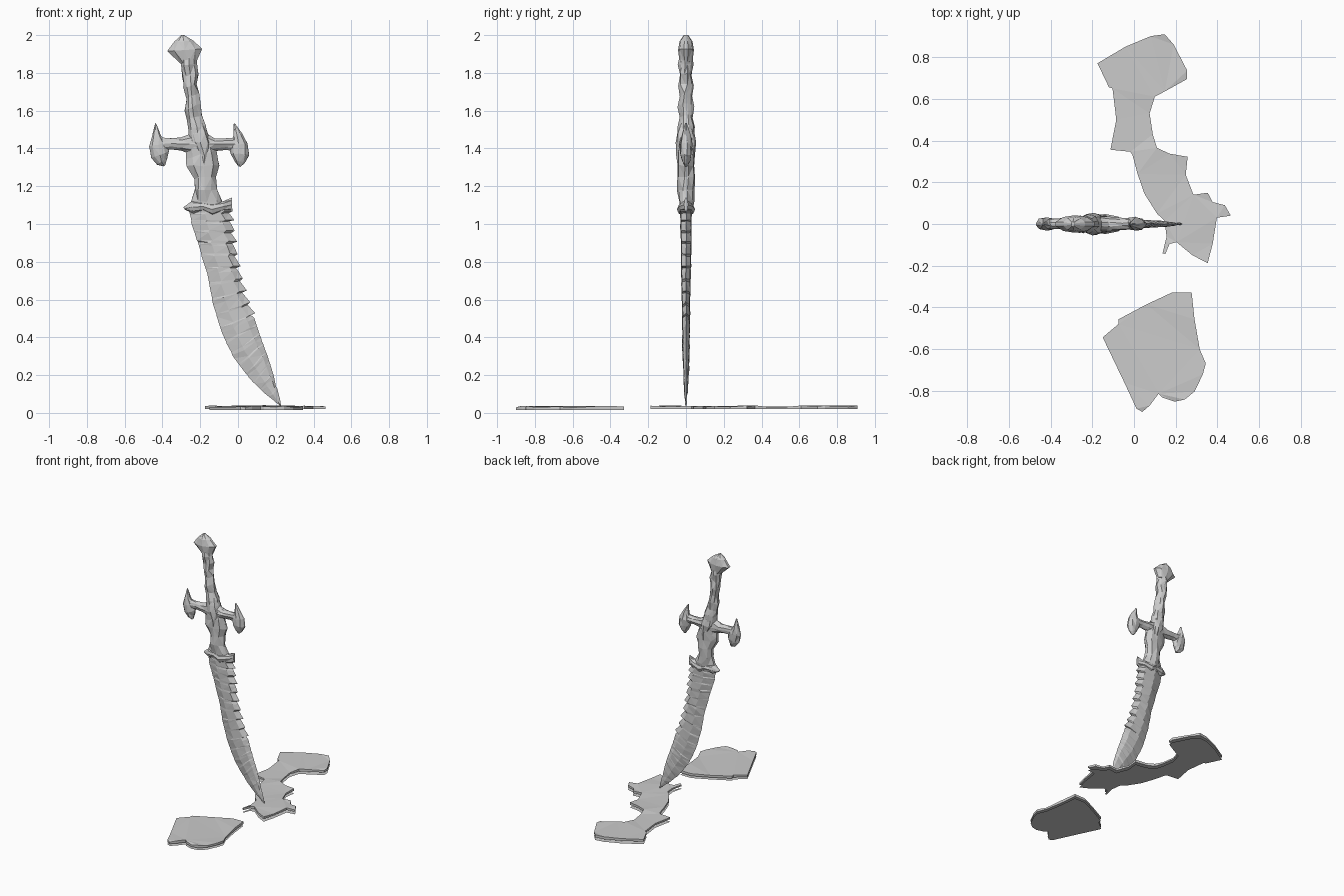
import bpy, bmesh, random
from math import radians
from mathutils import Vector, Matrix

random.seed(4)

# Half cross-sections: (position from first to second side, share of thickness)
BLADE = [(0, 0), (.38, 1), (.8, .85), (1, 0)]
CARVED = [(0, .25), (.2, .8), (.5, 1), (.8, .8), (1, .25)]


def finish(bm, name):
    bmesh.ops.recalc_face_normals(bm, faces=bm.faces[:])
    mesh = bpy.data.meshes.new(name)
    bm.to_mesh(mesh)
    bm.free()
    obj = bpy.data.objects.new(name, mesh)
    bpy.context.collection.objects.link(obj)
    return obj


def loft(name, stations, section, jitter=0.0, place=None):
    """Skin stations (x1, z1, x2, z2, half thickness) in the xz plane."""
    front = [(u, -v) for u, v in section]
    back = [(u, v) for u, v in reversed(section)]
    if section[0][1] == 0:
        back = back[1:-1]
    ring_shape = front + back
    bm = bmesh.new()
    rings = []
    for i, (x1, z1, x2, z2, t) in enumerate(stations):
        j = jitter if 0 < i < len(stations) - 1 else 0
        ring = []
        for u, v in ring_shape:
            p = Vector((x1 + (x2 - x1) * u, v * t, z1 + (z2 - z1) * u))
            p += Vector([random.uniform(-j, j) for _ in range(3)])
            ring.append(bm.verts.new(place @ p if place else p))
        rings.append(ring)
    n = len(ring_shape)
    for a, b in zip(rings, rings[1:]):
        for k in range(n):
            bm.faces.new((a[k], a[(k + 1) % n], b[(k + 1) % n], b[k]))
    bm.faces.new(rings[0])
    bm.faces.new(rings[-1])
    bmesh.ops.triangulate(bm, faces=bm.faces[:])
    return finish(bm, name)


def plate(name, outline, low, high):
    """Thin broken slab with a chipped rim, over a flat base sheet."""
    bm = bmesh.new()
    face = bm.faces.new([bm.verts.new((x, y, low)) for x, y in outline])
    face.normal_update()
    top = bmesh.ops.extrude_face_region(bm, geom=[face], use_keep_orig=True)["geom"]
    for v in top:
        if isinstance(v, bmesh.types.BMVert):
            v.co.z = high + random.uniform(-.006, .004)
    bmesh.ops.triangulate(bm, faces=bm.faces[:])
    bm.faces.new([bm.verts.new((x, y, 0)) for x, y in outline])
    return finish(bm, name)


# Curved blade: cutting edge, serrated spine, half thickness
spine = [(-.262, 1.08, -.045, 1.10, .032), (-.245, 1.0, -.035, 1.0, .03),
         (-.21, .89, -.02, .88, .028), (-.165, .74, .0, .75, .026),
         (-.13, .57, .035, .62, .023), (-.085, .42, .085, .5, .021),
         (-.02, .29, .12, .40, .019), (.06, .185, .155, .31, .016),
         (.135, .11, .19, .19, .012), (.225, .035, .23, .035, .003)]
stations = []
for i, (a, b) in enumerate(zip(spine, spine[1:])):
    for f, tooth in ((0, 0), (.3, .013), (.4, -.006), (.78, .018), (.86, -.008)):
        s = [p + (q - p) * f for p, q in zip(a, b)]
        if i < 5:
            s[2] += tooth
        stations.append(s)
stations.append(spine[-1])
loft("blade", stations, BLADE, .002)

# Flared collar where the blade meets the hilt
loft("blade_collar", [
    (-.29, 1.088, -.28, 1.075, .012), (-.24, 1.125, -.235, 1.055, .034),
    (-.19, 1.12, -.18, 1.065, .04), (-.14, 1.115, -.135, 1.04, .048),
    (-.08, 1.12, -.075, 1.065, .036), (-.032, 1.14, -.03, 1.065, .01)], CARVED)

# Waisted neck between collar and guard
loft("neck", [
    (-.275, 1.41, -.12, 1.42, .04), (-.275, 1.35, -.115, 1.39, .042),
    (-.268, 1.31, -.097, 1.31, .043), (-.235, 1.24, -.115, 1.25, .046),
    (-.23, 1.18, -.115, 1.18, .046), (-.245, 1.12, -.085, 1.12, .04),
    (-.22, 1.06, -.07, 1.06, .032)], CARVED, .006)

# Faceted boss in the middle of the guard
loft("guard_boss", [
    (-.23, 1.53, -.18, 1.535, .03), (-.262, 1.48, -.155, 1.48, .048),
    (-.25, 1.43, -.14, 1.43, .054), (-.21, 1.36, -.15, 1.36, .05),
    (-.19, 1.29, -.17, 1.29, .042)], CARVED, .005)

# Guard arms with crescent ends; the right one is mirrored and its end tilted
arm = [(-.2, 1.475, -.2, 1.365, .045), (-.25, 1.48, -.25, 1.37, .038),
       (-.30, 1.455, -.30, 1.388, .033), (-.36, 1.455, -.355, 1.395, .028),
       (-.43, 1.46, -.42, 1.385, .026)]
crescent = [(-.438, 1.535, -.432, 1.53, .005), (-.457, 1.47, -.41, 1.465, .024),
            (-.472, 1.41, -.375, 1.43, .033), (-.46, 1.35, -.365, 1.385, .031),
            (-.425, 1.315, -.378, 1.345, .022), (-.395, 1.305, -.385, 1.312, .007)]
mirror = Matrix.Translation((-.42, 0, 0)) @ Matrix.Scale(-1, 4, (1, 0, 0))
pivot = Matrix.Translation((0, 0, 1.42))
tilt = pivot @ Matrix.Rotation(radians(-18), 4, 'Y') @ pivot.inverted()
for side, place, bend in (("left", Matrix(), Matrix()), ("right", mirror, tilt)):
    loft(side + "_guard_arm", arm, CARVED, .004, place)
    loft(side + "_guard_crescent", crescent, CARVED, .004, bend @ place)

# Carved grip, widening toward the guard
loft("grip", [
    (-.305, 1.89, -.215, 1.89, .034), (-.302, 1.84, -.222, 1.85, .038),
    (-.293, 1.77, -.213, 1.80, .034), (-.288, 1.72, -.22, 1.745, .041),
    (-.276, 1.66, -.208, 1.69, .034), (-.277, 1.60, -.203, 1.64, .039),
    (-.266, 1.55, -.19, 1.575, .032), (-.268, 1.50, -.172, 1.52, .042),
    (-.26, 1.43, -.16, 1.43, .045)], CARVED, .006)

# Pointed pommel
loft("pommel", [
    (-.305, 1.85, -.22, 1.86, .034), (-.375, 1.915, -.19, 1.927, .042),
    (-.338, 1.965, -.235, 1.97, .034), (-.30, 2.0, -.285, 2.0, .012)], CARVED)

# Broken ground plates
plate("rear_ground_plate", [
    (-.175, .77), (-.04, .85), (.08, .9), (.147, .909), (.19, .86), (.255, .735),
    (.255, .695), (.147, .635), (.1, .61), (.075, .53), (.09, .43), (.11, .365),
    (.17, .337), (.257, .322), (.248, .236), (.285, .14), (.353, .15), (.377, .105),
    (.435, .09), (.464, .04), (.397, .03), (.377, -.095), (.353, -.187), (.28, -.15),
    (.204, -.087), (.17, -.096), (.15, -.144), (.137, -.14), (.156, -.06),
    (.147, .015), (.11, .05), (.05, .145), (.017, .24), (-.007, .33), (-.017, .346),
    (-.113, .356), (-.085, .5), (-.103, .65), (-.12, .655)], .02, .037)
plate("front_ground_plate", [
    (-.15, -.543), (-.075, -.48), (-.075, -.457), (.06, -.385), (.185, -.327),
    (.276, -.327), (.29, -.457), (.315, -.6), (.344, -.668), (.33, -.72),
    (.29, -.803), (.243, -.841), (.195, -.851), (.137, -.832), (.118, -.813),
    (.075, -.87), (.04, -.9), (.012, -.885), (-.046, -.76)], .016, .034)
